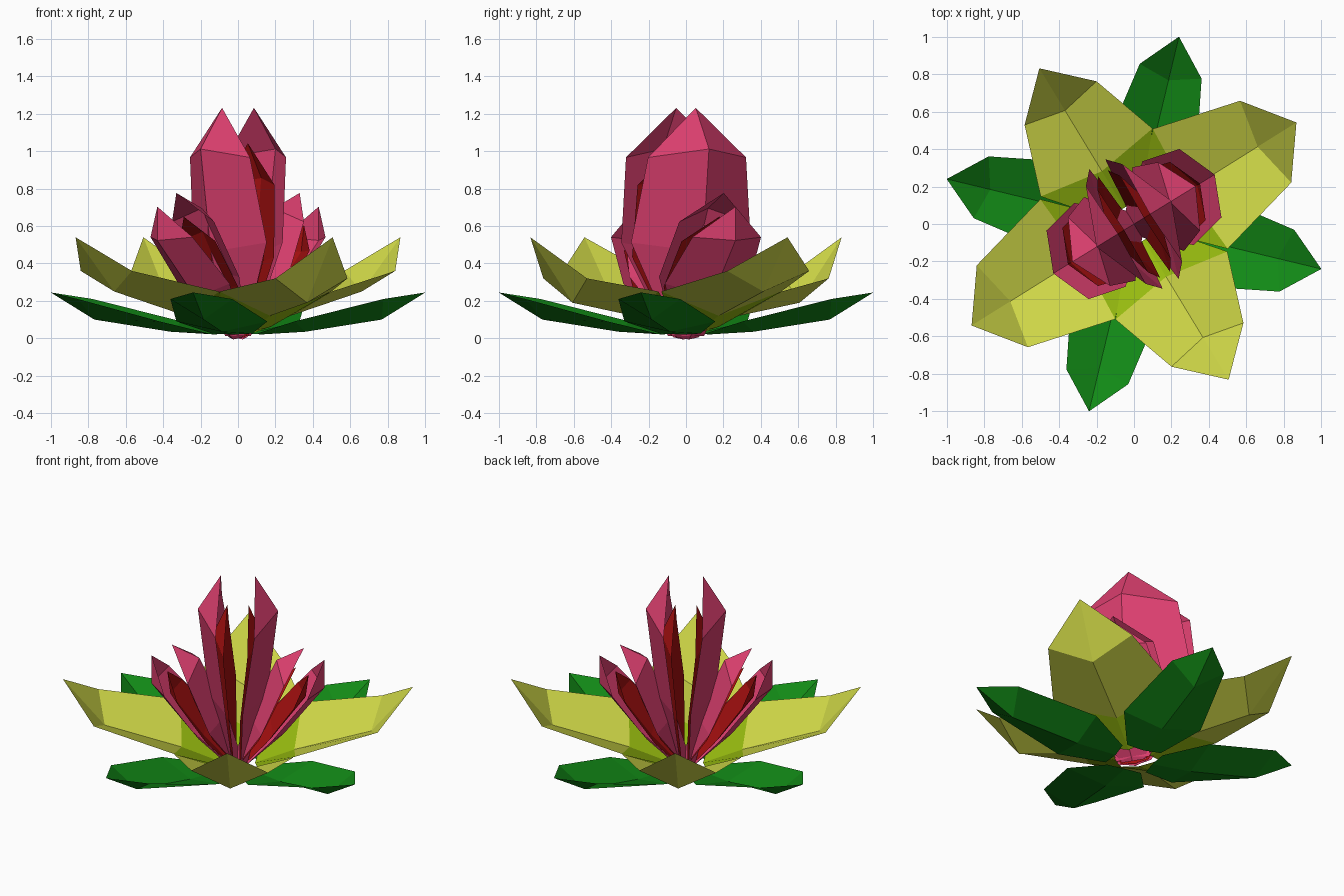
import bpy
from math import radians
from mathutils import Matrix, Vector

cube = bpy.data.objects.get("Cube")
if cube:
    bpy.data.objects.remove(cube)


def material(name, rgb):
    mat = bpy.data.materials.new(name)
    mat.use_nodes = True
    mat.diffuse_color = (*rgb, 1)
    mat.node_tree.nodes["Principled BSDF"].inputs["Base Color"].default_value = (*rgb, 1)
    return mat


pink = material("pink", (0.72, 0.05, 0.16))
red = material("deep red", (0.38, 0.005, 0.005))
yellow = material("yellow", (0.64, 0.70, 0.065))
lime = material("lime", (0.31, 0.50, 0.005))
green = material("green", (0.006, 0.25, 0.008))


def petal(name, rows, tip, matrix, mat, base_mat=None):
    """Folded petal along +x. Each row: edge reach, half width, edge height,
    fold reach, fold height. It ends in a tip (reach, height)."""
    verts, faces = [], []
    for reach, half, height, fold_reach, fold_height in rows:
        verts += [(reach, half, height), (fold_reach, 0, fold_height), (reach, -half, height)]
    verts.append((tip[0], 0, tip[1]))
    for row in range(len(rows) - 1):
        a = row * 3
        faces += [(a, a + 1, a + 4, a + 3), (a + 1, a + 2, a + 5, a + 4)]
    end = len(verts) - 1
    faces += [(end - 3, end - 2, end), (end - 2, end - 1, end)]
    mesh = bpy.data.meshes.new(name)
    mesh.from_pydata([matrix @ Vector(v) for v in verts], [], faces)
    mesh.materials.append(mat)
    if base_mat:  # the lowest pair of faces has its own colour
        mesh.materials.append(base_mat)
        for poly in mesh.polygons[:2]:
            poly.material_index = 1
    mesh.update()
    obj = bpy.data.objects.new(name, mesh)
    bpy.context.collection.objects.link(obj)
    return obj


def turn(degrees, axis="Z"):
    return Matrix.Rotation(radians(degrees), 4, axis)


# Four low green leaves
leaf_rows = [(0.13, 0.11, 0.025, 0.12, 0.02),
             (0.37, 0.25, 0.09, 0.37, 0.035),
             (0.84, 0.17, 0.21, 0.79, 0.10)]
for i in range(4):
    petal(f"leaf_{i + 1}", leaf_rows, (1.03, 0.245), turn(76.5 + 90 * i), green)

# Outer yellow petals with lime bases, in two sizes
base_row = (0.12, 0.13, 0.06, 0.10, 0.03)
long_rows = [base_row, (0.355, 0.378, 0.25, 0.33, 0.12), (0.83, 0.258, 0.36, 0.78, 0.25)]
short_rows = [base_row, (0.385, 0.35, 0.25, 0.33, 0.12), (0.756, 0.225, 0.32, 0.71, 0.19)]
for i in range(2):
    petal(f"long_petal_{i + 1}", long_rows, (1.024, 0.54), turn(32 + 180 * i), yellow, lime)
    petal(f"short_petal_{i + 1}", short_rows, (0.974, 0.54), turn(121.3 + 180 * i), yellow, lime)

# Buds: a facing pair of pink petals around a smaller red pair
bud_rows = [(0.02, 0.10, 0.0, 0.05, 0.0),
            (0.05, 0.375, 0.50, 0.17, 0.45),
            (0.113, 0.307, 0.955, 0.235, 1.0)]
bud_tip = (0.10, 1.22)
inner = Matrix.Diagonal((0.62, 0.85, 0.845, 1))


def bud(name, tilt, size):
    place = (Matrix.Translation((0, 0, 0.012)) @ turn(31.5) @ turn(tilt, "Y")
             @ Matrix.Scale(size, 4))
    for i in range(2):
        side = place @ turn(180 * i)
        petal(f"{name}_pink_petal_{i + 1}", bud_rows, bud_tip, side, pink)
        petal(f"{name}_red_petal_{i + 1}", bud_rows, bud_tip, side @ inner, red)


bud("centre_bud", 0, 1.0)
bud("left_bud", 31.5, 0.7)
bud("right_bud", -31.5, 0.7)
